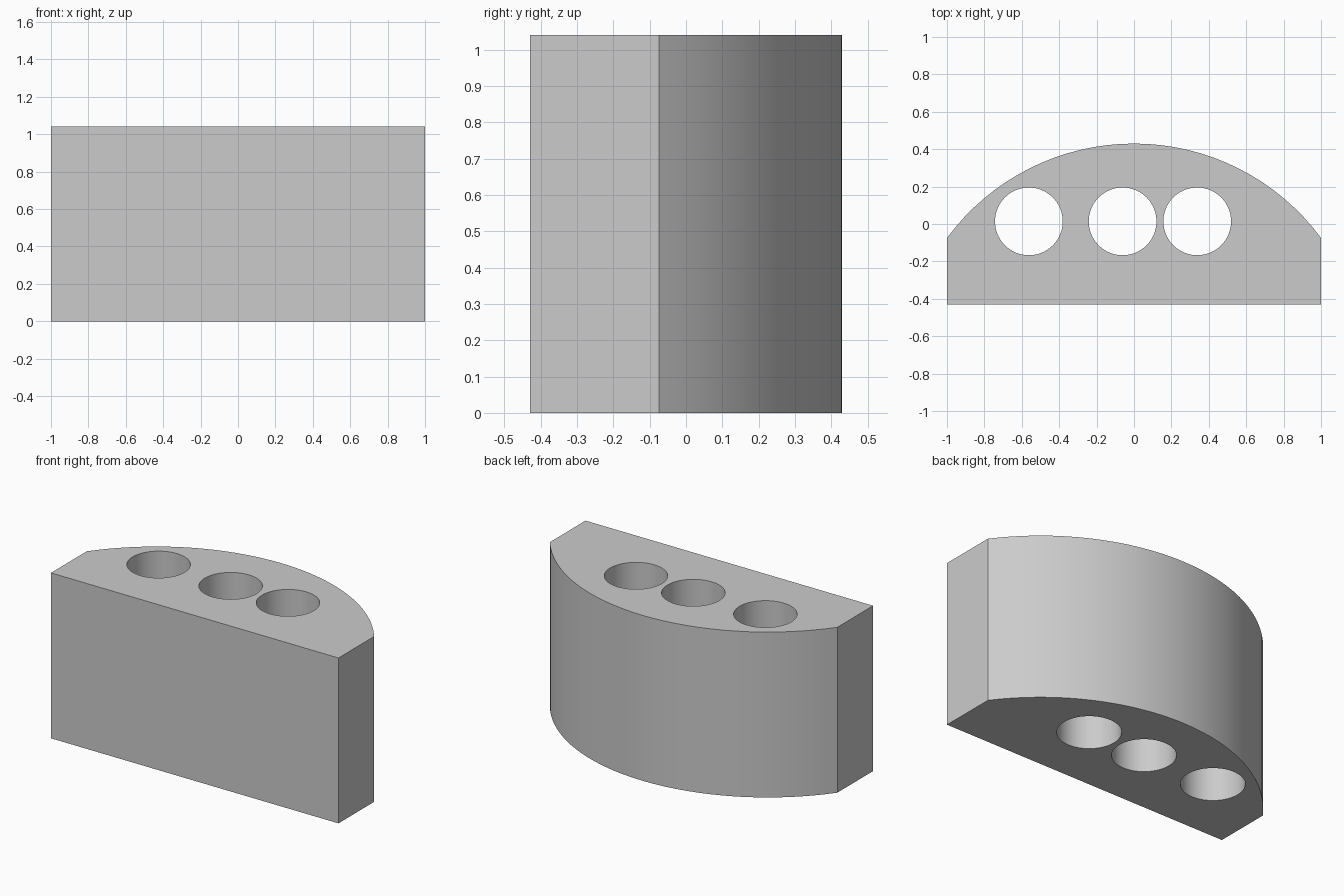
import bpy
import bmesh
from math import asin, cos, pi, radians, sin

if "Cube" in bpy.data.objects:
    bpy.data.objects.remove(bpy.data.objects["Cube"], do_unlink=True)

HEIGHT = 1.04
FRONT, SHOULDER, BACK = -0.43, -0.075, 0.43
HOLE_RADIUS, HOLE_Y = 0.181, 0.014
HOLE_X = (-0.562, -0.061, 0.338)
ARC_STEPS, HOLE_STEPS = 32, 64

# Plain grey material
grey = bpy.data.materials.new("plain grey")
grey.use_nodes = True
colour = (0.6, 0.6, 0.6, 1)
grey.diffuse_color = colour
grey.node_tree.nodes["Principled BSDF"].inputs["Base Color"].default_value = colour

bm = bmesh.new()


def add_loop(points):
    """Add a closed ring of edges on the ground plane."""
    verts = [bm.verts.new((x, y, 0)) for x, y in points]
    return [bm.edges.new((a, b)) for a, b in zip(verts, verts[1:] + verts[:1])]


# Outline: flat front, short straight sides, circular back
rise = BACK - SHOULDER
radius = (1 + rise * rise) / (2 * rise)
half_angle = asin(1 / radius)
outline = [(-1, FRONT), (1, FRONT)]
for i in range(ARC_STEPS + 1):
    a = half_angle * (1 - 2 * i / ARC_STEPS)
    outline.append((radius * sin(a), BACK - radius + radius * cos(a)))
edges = add_loop(outline)

# Three round through holes
for x in HOLE_X:
    angles = [2 * pi * i / HOLE_STEPS for i in range(HOLE_STEPS)]
    edges += add_loop([(x + HOLE_RADIUS * cos(a), HOLE_Y + HOLE_RADIUS * sin(a))
                       for a in angles])

# Fill the section around the holes and raise it into a solid block
bmesh.ops.triangle_fill(bm, edges=edges, use_beauty=True)
raised = bmesh.ops.extrude_face_region(bm, geom=bm.faces[:], use_keep_orig=True)
top = [v for v in raised["geom"] if isinstance(v, bmesh.types.BMVert)]
bmesh.ops.translate(bm, verts=top, vec=(0, 0, HEIGHT))
bmesh.ops.recalc_face_normals(bm, faces=bm.faces[:])

mesh = bpy.data.meshes.new("holed_block")
bm.to_mesh(mesh)
bm.free()
mesh.materials.append(grey)
block = bpy.data.objects.new("holed_block", mesh)
bpy.context.collection.objects.link(block)

# Smooth curved walls, crisp rims and corners
bpy.ops.object.select_all(action="DESELECT")
block.select_set(True)
bpy.context.view_layer.objects.active = block
bpy.ops.object.shade_smooth_by_angle(angle=radians(25))
